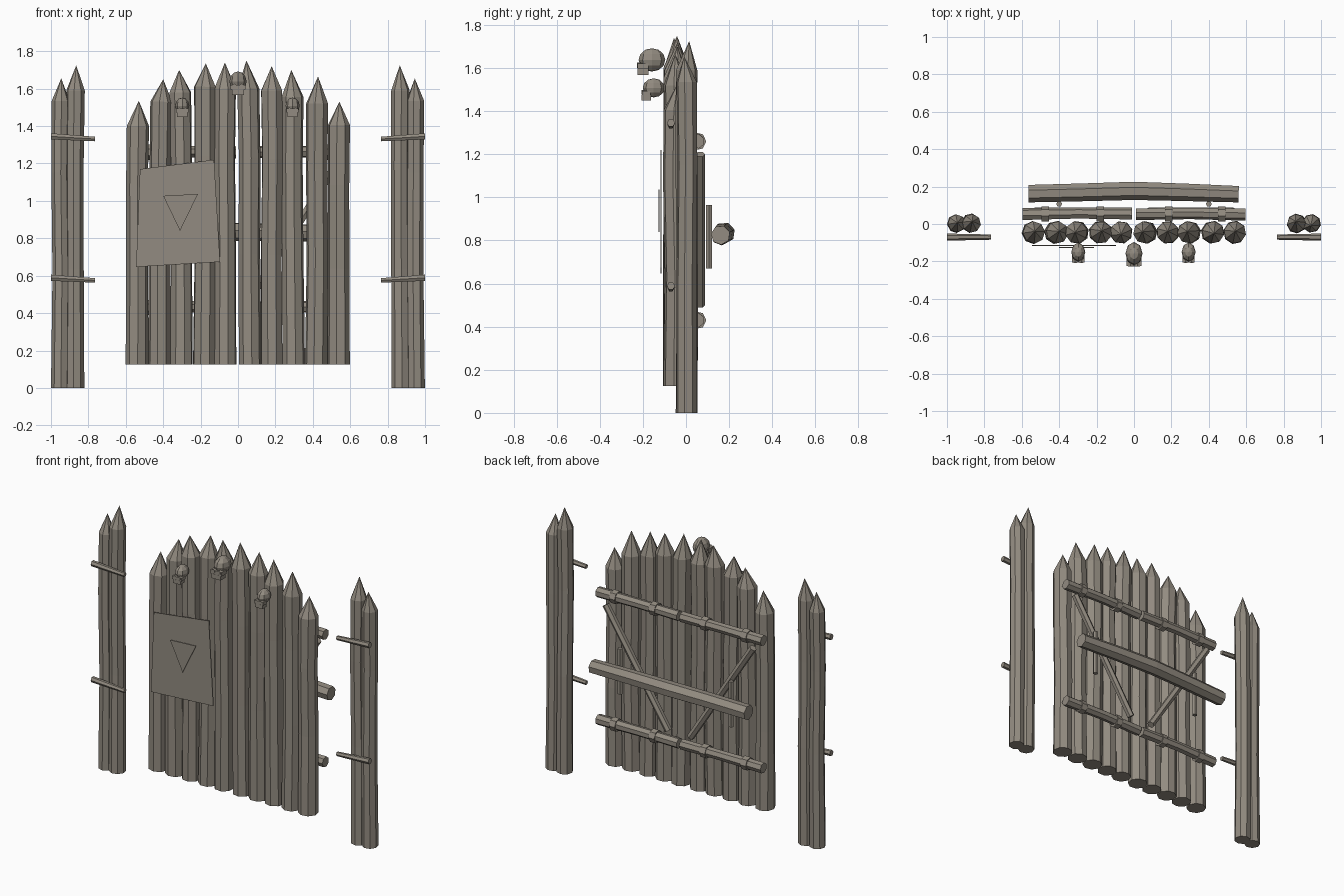
import bpy, bmesh, math, random
from mathutils import Vector, Matrix

if "Cube" in bpy.data.objects:
    bpy.data.objects.remove(bpy.data.objects["Cube"])

random.seed(4)


def material(name, rgb):
    m = bpy.data.materials.new(name)
    m.diffuse_color = (*rgb, 1)
    m.use_nodes = True
    m.node_tree.nodes["Principled BSDF"].inputs["Base Color"].default_value = m.diffuse_color
    return m


WOOD = material("weathered_grey_brown", (0.29, 0.26, 0.218))


def finish(name, bm):
    bmesh.ops.recalc_face_normals(bm, faces=bm.faces)
    me = bpy.data.meshes.new(name)
    bm.to_mesh(me)
    bm.free()
    me.materials.append(WOOD)
    ob = bpy.data.objects.new(name, me)
    bpy.context.collection.objects.link(ob)
    return ob


def tube(name, points, radii, sides=7, turn=0.0):
    """Faceted pole through the points; a radius of 0 makes a pointed tip."""
    points = [Vector(p) for p in points]
    rot = (points[-1] - points[0]).to_track_quat('Z', 'Y')
    bm = bmesh.new()
    rings = []
    for p, r in zip(points, radii):
        if r == 0:
            rings.append([bm.verts.new(p)])
            continue
        rings.append([bm.verts.new(p + rot @ Vector((r * math.cos(turn + i * math.tau / sides),
                                                     r * math.sin(turn + i * math.tau / sides), 0)))
                      for i in range(sides)])
    for a, b in zip(rings, rings[1:]):
        for i in range(sides):
            j = (i + 1) % sides
            if len(b) == 1:
                bm.faces.new((a[i], a[j], b[0]))
            else:
                bm.faces.new((a[i], a[j], b[j], b[i]))
    for ring in (rings[0], rings[-1]):
        if len(ring) > 2:
            bm.faces.new(ring)
    return finish(name, bm)


def stake(name, x0, x1, y, z0, shoulder, tip, r):
    """Slightly crooked upright log with a sharpened top."""
    pts, rad = [], []
    for t, k in ((0, 1.0), (0.4, 0.96), (0.75, 0.95), (1, 0.98)):
        wob = 0 if t in (0, 1) else 0.005
        pts.append((x0 + (x1 - x0) * t * 0.5 + random.uniform(-wob, wob),
                    y + random.uniform(-wob, wob), z0 + (shoulder - z0) * t))
        rad.append(r * k)
    pts.append((x1, y + random.uniform(-0.012, 0.012), tip))
    rad.append(0)
    tube(name, pts, rad, 8, math.pi / 8 + random.uniform(-0.2, 0.2))


def plate(name, outline, y, thick):
    """Thin flat board from (x, z) corners."""
    bm = bmesh.new()
    face = bm.faces.new([bm.verts.new((x, y, z)) for x, z in outline])
    ext = bmesh.ops.extrude_face_region(bm, geom=[face])
    bmesh.ops.translate(bm, vec=(0, thick, 0),
                        verts=[v for v in ext['geom'] if isinstance(v, bmesh.types.BMVert)])
    return finish(name, bm)


# Gate stakes: bottom x, tip x, shoulder z, tip z
stakes = [(-0.540, -0.530, 1.40, 1.535), (-0.420, -0.400, 1.53, 1.65), (-0.302, -0.315, 1.58, 1.70),
          (-0.182, -0.172, 1.61, 1.735), (-0.068, -0.070, 1.60, 1.74), (0.065, 0.045, 1.60, 1.75),
          (0.180, 0.180, 1.59, 1.72), (0.298, 0.285, 1.555, 1.70), (0.418, 0.428, 1.52, 1.665),
          (0.538, 0.542, 1.405, 1.53)]
for i, (x0, x1, sh, tip) in enumerate(stakes):
    stake(f"gate_stake_{i + 1}", x0, x1, -0.045, 0.125, sh, tip, 0.061)

for s, side in ((-1, "left"), (1, "right")):
    # Side posts: a pair of stakes each
    stake(f"{side}_post_outer", s * 0.951, s * 0.945, 0.003, 0.0, 1.535, 1.655, 0.049)
    stake(f"{side}_post_inner", s * 0.872, s * 0.865, 0.003, 0.0, 1.59, 1.725, 0.051)
    # Short poles across the posts
    for z in (1.338, 0.582):
        tube(f"{side}_post_crosspole", [(s * 1.0, -0.07, z + 0.007), (s * 0.765, -0.07, z - 0.007)],
             [0.019, 0.014], 6)
    # Rails and their bindings on the back of each leaf
    for z in (1.26, 0.43):
        tube(f"{side}_rail", [(s * 0.595, 0.052, z), (s * 0.3, 0.057, z + 0.004), (s * 0.01, 0.054, z)],
             [0.034, 0.031, 0.033], 7)
        for x in ((-0.475, -0.18) if s < 0 else (0.185, 0.47)):
            tube(f"{side}_rail_binding", [(x - 0.02, 0.052, z), (x + 0.02, 0.052, z)],
                 [0.042, 0.042], 7)
    # Diagonal brace
    tube(f"{side}_brace", [(s * 0.53, 0.066, 1.2), (s * 0.08, 0.066, 0.5)], [0.023, 0.023], 6)
    # Upright peg behind the locking bar
    tube(f"{side}_bar_peg", [(s * 0.40, 0.107, 0.67), (s * 0.40, 0.107, 0.965)], [0.016, 0.016], 6)

# Bowed locking bar
tube("locking_bar", [(-0.565, 0.163, 0.825), (-0.28, 0.17, 0.832), (0, 0.178, 0.835),
                     (0.28, 0.17, 0.832), (0.56, 0.16, 0.825)],
     [0.048, 0.049, 0.05, 0.048, 0.045], 7, 0.3)

# Notice board with a triangular plate
plate("notice_board", [(-0.524, 1.17), (-0.128, 1.22), (-0.096, 0.674), (-0.545, 0.647)], -0.118, 0.005)
plate("triangle_plate", [(-0.40, 1.027), (-0.214, 1.037), (-0.31, 0.84)], -0.128, 0.004)


def skull(name, x, y, z, k):
    """Faceted cranium, cheek block, jaw block and two eye rims."""
    bm = bmesh.new()
    bmesh.ops.create_uvsphere(bm, u_segments=8, v_segments=6, radius=1,
                              matrix=Matrix.Translation((x, y, z)) @ Matrix.Diagonal(
                                  (0.046 * k, 0.062 * k, 0.054 * k, 1)))
    for dy, dz, size in ((-0.042, -0.030, (0.080, 0.050, 0.026)),
                         (-0.042, -0.056, (0.066, 0.052, 0.030))):
        bmesh.ops.create_cube(bm, size=k, matrix=Matrix.Translation((x, y + dy * k, z + dz * k))
                              @ Matrix.Diagonal((*size, 1)))
    for s in (-1, 1):
        bmesh.ops.create_cone(bm, cap_ends=True, segments=6, radius1=0.013 * k, radius2=0.013 * k,
                              depth=0.02 * k,
                              matrix=Matrix.Translation((x + s * 0.02 * k, y - 0.06 * k, z - 0.024 * k))
                              @ Matrix.Rotation(math.pi / 2, 4, 'X'))
    finish(name, bm)


skull("middle_skull", 0.0, -0.158, 1.638, 1.0)
skull("left_skull", -0.298, -0.15, 1.508, 0.82)
skull("right_skull", 0.292, -0.15, 1.508, 0.82)
